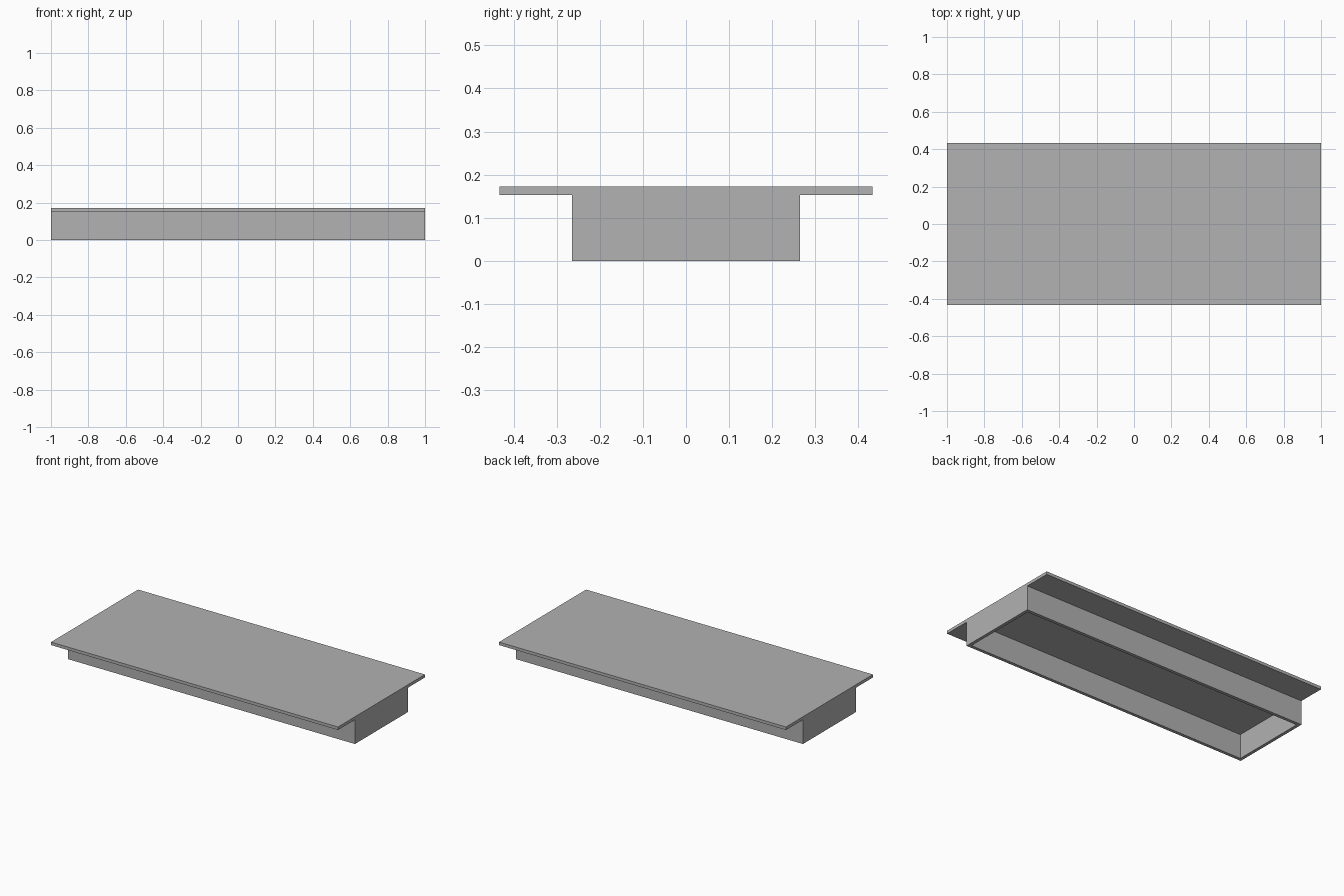
import bpy
import bmesh

cube = bpy.data.objects.get("Cube")
if cube:
    bpy.data.objects.remove(cube, do_unlink=True)

HALF_LENGTH = 1.0
TOP_HALF, BASE_HALF = 0.433, 0.264
SLAB_Z, TOP_Z = 0.153, 0.172
WALL = 0.02

grey = bpy.data.materials.new("plain grey")
grey.use_nodes = True
colour = (0.445, 0.445, 0.445, 1)
grey.diffuse_color = colour
grey.node_tree.nodes["Principled BSDF"].inputs["Base Color"].default_value = colour


def extrude_profile(name, profile, half):
    """Sweep a closed (y, z) profile along x from -half to half."""
    bm = bmesh.new()
    face = bm.faces.new([bm.verts.new((-half, y, z)) for y, z in profile])
    swept = bmesh.ops.extrude_face_region(bm, geom=[face])["geom"]
    verts = [v for v in swept if isinstance(v, bmesh.types.BMVert)]
    bmesh.ops.translate(bm, vec=(2 * half, 0, 0), verts=verts)
    bmesh.ops.recalc_face_normals(bm, faces=bm.faces)
    mesh = bpy.data.meshes.new(name)
    bm.to_mesh(mesh)
    bm.free()
    mesh.materials.append(grey)
    obj = bpy.data.objects.new(name, mesh)
    bpy.context.collection.objects.link(obj)
    return obj


# Wide top slab and narrower base as one T-shaped body
right_side = [(BASE_HALF, 0), (BASE_HALF, SLAB_Z), (TOP_HALF, SLAB_Z), (TOP_HALF, TOP_Z)]
left_side = [(-y, z) for y, z in reversed(right_side)]
body = extrude_profile("flanged_tray", right_side + left_side, HALF_LENGTH)

# Hollow the base from below, leaving thin walls
inner = BASE_HALF - WALL
pocket = [(-inner, -WALL), (inner, -WALL), (inner, SLAB_Z), (-inner, SLAB_Z)]
cutter = extrude_profile("pocket_cutter", pocket, HALF_LENGTH - WALL)
cutter.hide_render = True

cut = body.modifiers.new("hollow", "BOOLEAN")
cut.operation = "DIFFERENCE"
cut.solver = "EXACT"
cut.object = cutter
bpy.context.view_layer.objects.active = body
bpy.ops.object.modifier_apply(modifier=cut.name)
bpy.data.objects.remove(cutter, do_unlink=True)
